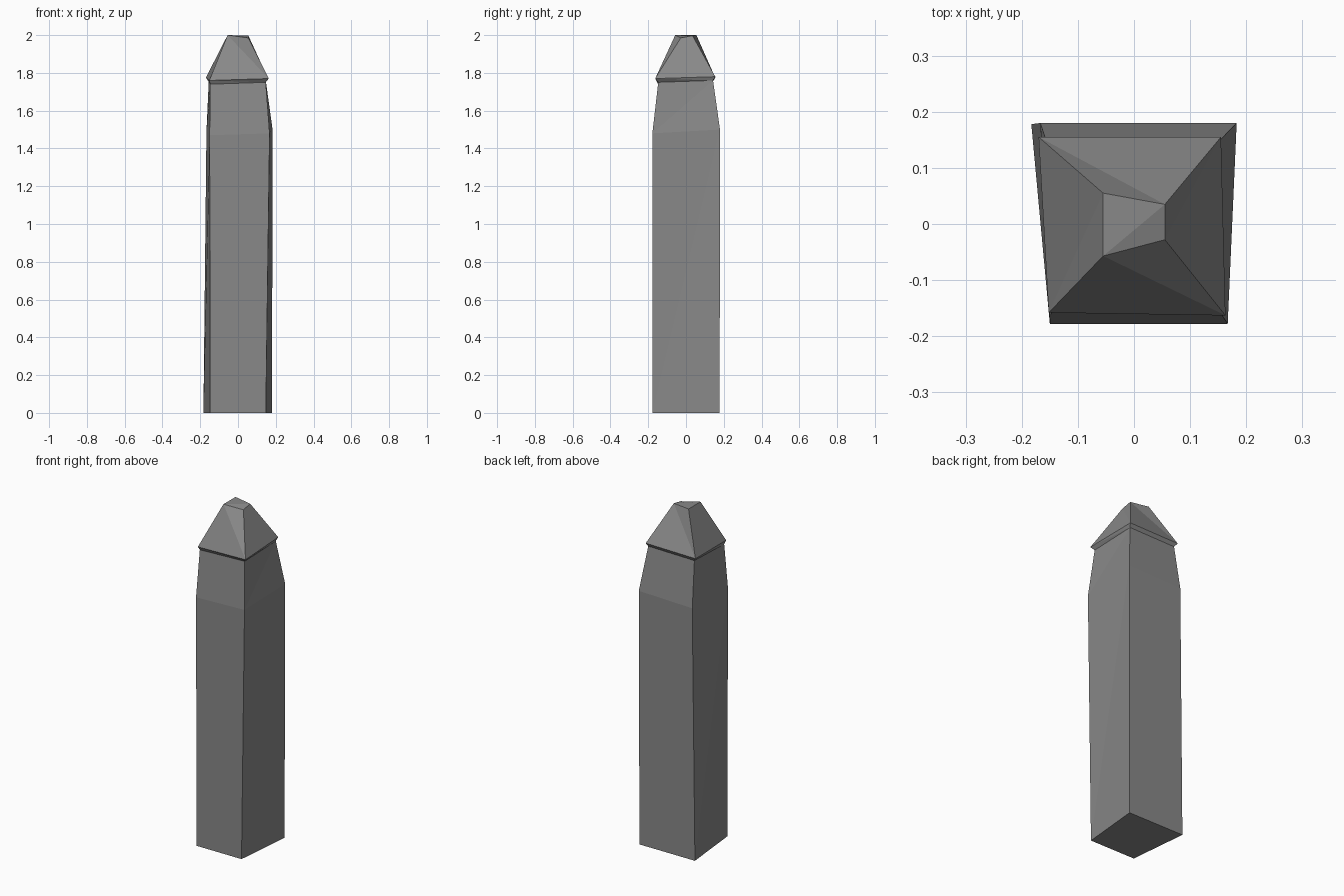
import bpy
import bmesh

cube = bpy.data.objects.get("Cube")
if cube:
    bpy.data.objects.remove(cube)

stone = bpy.data.materials.new("grey_stone")
stone.use_nodes = True
colour = (0.25, 0.25, 0.25, 1)
stone.diffuse_color = colour
stone.node_tree.nodes["Principled BSDF"].inputs["Base Color"].default_value = colour


def loft(name, rings, flips):
    """Skin four-cornered rings; each flip picks the diagonal of that band."""
    bm = bmesh.new()
    loops = [[bm.verts.new(p) for p in ring] for ring in rings]
    for low, high, flip in zip(loops, loops[1:], flips):
        for i in range(4):
            j = (i + 1) % 4
            if flip:
                bm.faces.new((low[i], low[j], high[i]))
                bm.faces.new((low[j], high[j], high[i]))
            else:
                bm.faces.new((low[i], low[j], high[j]))
                bm.faces.new((low[i], high[j], high[i]))
    # End caps
    bm.faces.new(loops[0][::-1])
    a, b, c, d = loops[-1]
    bm.faces.new((a, b, c))
    bm.faces.new((a, c, d))
    bmesh.ops.recalc_face_normals(bm, faces=bm.faces)
    mesh = bpy.data.meshes.new(name)
    bm.to_mesh(mesh)
    bm.free()
    mesh.materials.append(stone)
    obj = bpy.data.objects.new(name, mesh)
    bpy.context.collection.objects.link(obj)


# Corners run front right, front left, back left, back right of the model
base = [(-.147, -.177, 0), (.147, -.177, 0), (.18, .178, 0), (-.183, .178, 0)]
shoulder = [(-.15, -.178, 1.47), (.167, -.178, 1.48), (.183, .18, 1.5), (-.167, .18, 1.49)]
neck = [(-.147, -.147, 1.74), (.147, -.147, 1.75), (.147, .143, 1.76), (-.155, .143, 1.755)]
collar = [(-.152, -.158, 1.76), (.163, -.163, 1.77), (.155, .155, 1.78), (-.17, .155, 1.775)]
tip = [(-.055, -.057, 2), (.055, -.028, 1.985), (.055, .035, 1.997), (-.055, .055, 2)]

# Hewn post with tapered neck, overhanging collar and blunt point
loft("stone_post", [base, shoulder, neck, collar, tip], [False, False, True, True])
